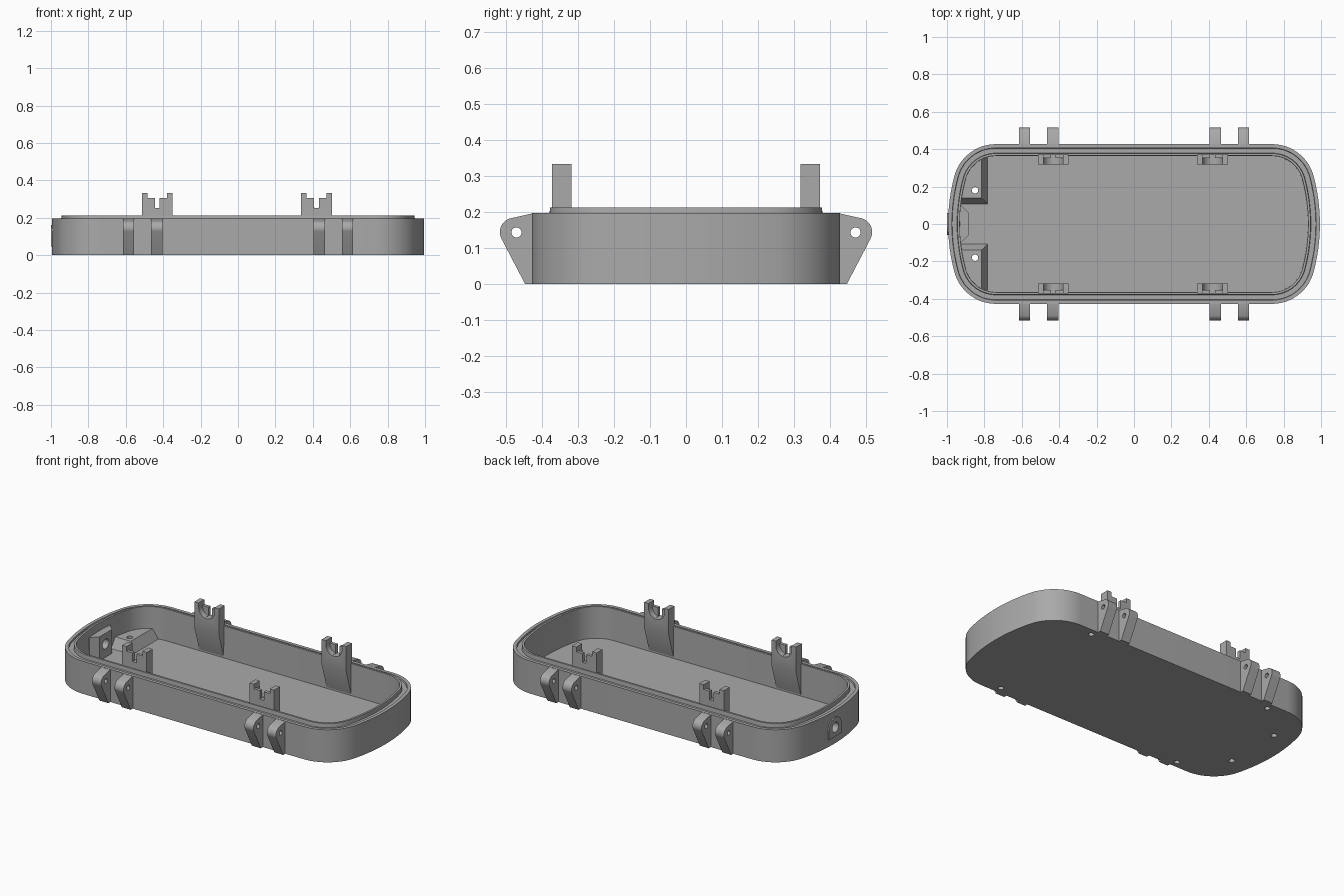
import bpy, bmesh
from math import sin, cos, asin, sqrt, pi, radians
from mathutils import Vector

if "Cube" in bpy.data.objects:
    bpy.data.objects.remove(bpy.data.objects["Cube"])

grey = bpy.data.materials.new("plain grey")
grey.use_nodes = True
COLOUR = (0.4, 0.4, 0.4, 1)
grey.diffuse_color = COLOUR
grey.node_tree.nodes["Principled BSDF"].inputs["Base Color"].default_value = COLOUR


def finish(name, bm):
    bmesh.ops.recalc_face_normals(bm, faces=bm.faces)
    mesh = bpy.data.meshes.new(name)
    bm.to_mesh(mesh)
    bm.free()
    mesh.materials.append(grey)
    obj = bpy.data.objects.new(name, mesh)
    bpy.context.collection.objects.link(obj)
    return obj


def select(obj):
    bpy.ops.object.select_all(action='DESELECT')
    obj.select_set(True)
    bpy.context.view_layer.objects.active = obj


def smooth(obj):
    select(obj)
    bpy.ops.object.shade_smooth_by_angle(angle=radians(30))


def loft(name, rings):
    """Join equal rings of points and cap both ends."""
    bm = bmesh.new()
    loops = [[bm.verts.new(p) for p in ring] for ring in rings]
    for a, b in zip(loops, loops[1:]):
        for i in range(len(a)):
            j = (i + 1) % len(a)
            bm.faces.new((a[i], a[j], b[j], b[i]))
    bm.faces.new(loops[0])
    bm.faces.new(loops[-1])
    return finish(name, bm)


def prism_x(name, yz, x0, x1):
    return loft(name, [[(x, y, z) for y, z in yz] for x in (x0, x1)])


def prism_y(name, xz, y0, y1):
    return loft(name, [[(x, y, z) for x, z in xz] for y in (y0, y1)])


def circle(cx, cy, r, n=24):
    return [(cx + r * cos(2 * pi * i / n), cy + r * sin(2 * pi * i / n)) for i in range(n)]


def cut(obj, cutter):
    mod = obj.modifiers.new("cut", 'BOOLEAN')
    mod.operation = 'DIFFERENCE'
    mod.solver = 'EXACT'
    mod.object = cutter
    select(obj)
    bpy.ops.object.modifier_apply(modifier=mod.name)
    bpy.data.objects.remove(cutter)


def outline(off, z, length=0.994, width=0.427, end_r=1.0, corner_r=0.23, n=14):
    """Rounded plan with gently bowed ends, inset by off."""
    ex, cy = length - end_r, width - corner_r
    d = end_r - corner_r
    cx, tip = ex + sqrt(d * d - cy * cy), asin(cy / d)
    quarter = [(ex + (end_r - off) * cos(tip * i / 6), (end_r - off) * sin(tip * i / 6))
               for i in range(6)]
    for i in range(n + 1):
        a = tip + (pi / 2 - tip) * i / n
        quarter.append((cx + (corner_r - off) * cos(a), cy + (corner_r - off) * sin(a)))
    half = quarter + [(-x, y) for x, y in reversed(quarter)]
    full = half + [(x, -y) for x, y in reversed(half[1:-1])]
    return [(x, y, z) for x, y in full]


# Tray: floor, wall, shallow groove and raised sealing lip
WALL = [(0, 0), (0, .197), (.02, .197), (.022, .187), (.048, .187), (.05, .212),
        (.062, .212), (.064, .02)]
tray = loft("tray", [outline(o, z) for o, z in WALL])

# Corner holes and mounting holes under the floor
for sx in (-1, 1):
    for sy in (-1, 1):
        ring = circle(sx * .63, sy * .385, .016)
        cut(tray, loft("hole_cutter", [[(x, y, z) for x, y in ring] for z in (-.02, .05)]))
for sy in (-1, 1):
    ring = circle(-.85, sy * .18, .017)
    cut(tray, loft("hole_cutter", [[(x, y, z) for x, y in ring] for z in (-.02, .1)]))
cut(tray, prism_x("port_cutter", circle(0, .1, .03), -1.1, -.85))
smooth(tray)

# Corner pads with sloping inner sides, fitted to the tray wall
for side, sy in (("left", -1), ("right", 1)):
    rings = []
    for z, x, y in ((.015, -.78, .105), (.08, -.815, .14)):
        rings.append([(x, sy * y, z), (x, sy * .365, z), (-.83, sy * .36, z),
                      (-.895, sy * .31, z), (-.935, sy * .22, z), (-.945, sy * y, z)])
    pad = loft("corner_pad_" + side, rings)
    ring = circle(-.85, sy * .18, .017)
    cut(pad, loft("hole_cutter", [[(x, y, z) for x, y in ring] for z in (-.02, .2)]))

# End port: outer arched plate and tapered inner boss
arch = [(-.06, .045)] + [(.06 * -cos(pi * i / 12), .1 + .06 * sin(pi * i / 12))
                         for i in range(13)] + [(.06, .045)]
plate = prism_x("port_plate", arch, -1.0, -.96)
boss = loft("port_boss", [[(x, sy * w, z) for sy, z in ((-1, .02), (1, .02), (1, .165), (-1, .165))]
                          for x, w in ((-.94, .1), (-.925, .1), (-.885, .06))])
for part in (plate, boss):
    cut(part, prism_x("port_cutter", circle(0, .1, .03), -1.1, -.8))
    smooth(part)

# Hinge ears on both long sides, each with a pin hole
TIP = [(.476 + .04 * cos(radians(a)), .144 + .04 * sin(radians(a))) for a in range(-27, 70, 12)]
EAR = [(.41, 0), (.446, 0)] + TIP + [(.425, .196), (.41, .196)]
for sy in (-1, 1):
    for i, x in enumerate((-.585, -.435, .435, .585)):
        ear = prism_x(f"hinge_ear_{'front' if sy < 0 else 'back'}_{i + 1}",
                      [(sy * y, z) for y, z in EAR], x - .03, x + .03)
        cut(ear, prism_x("pin_cutter", circle(sy * .47, .143, .014), x - .1, x + .1))
        smooth(ear)

# Shaft holders: gusseted posts with a round pocket inside and a slot outside
POST = [(.372, .333), (.317, .333), (.317, .18), (.364, .025), (.372, .025)]
for sy in (-1, 1):
    for side, x in (("right", -.432), ("left", .42)):
        post = prism_x(f"shaft_holder_{'front' if sy < 0 else 'back'}_{side}",
                       [(sy * y, z) for y, z in POST], x - .082, x + .082)
        pocket = [(x + .053 * cos(pi + pi * i / 16), .305 + .053 * sin(pi + pi * i / 16))
                  for i in range(17)] + [(x + .053, .36), (x - .053, .36)]
        slot = [(x - .053, .36), (x - .053, .305), (x - .013, .305), (x - .013, .252),
                (x + .013, .252), (x + .013, .305), (x + .053, .305), (x + .053, .36)]
        cut(post, prism_y("pocket_cutter", pocket, sy * .29, sy * .352))
        cut(post, prism_y("slot_cutter", slot, sy * .33, sy * .4))
        smooth(post)
